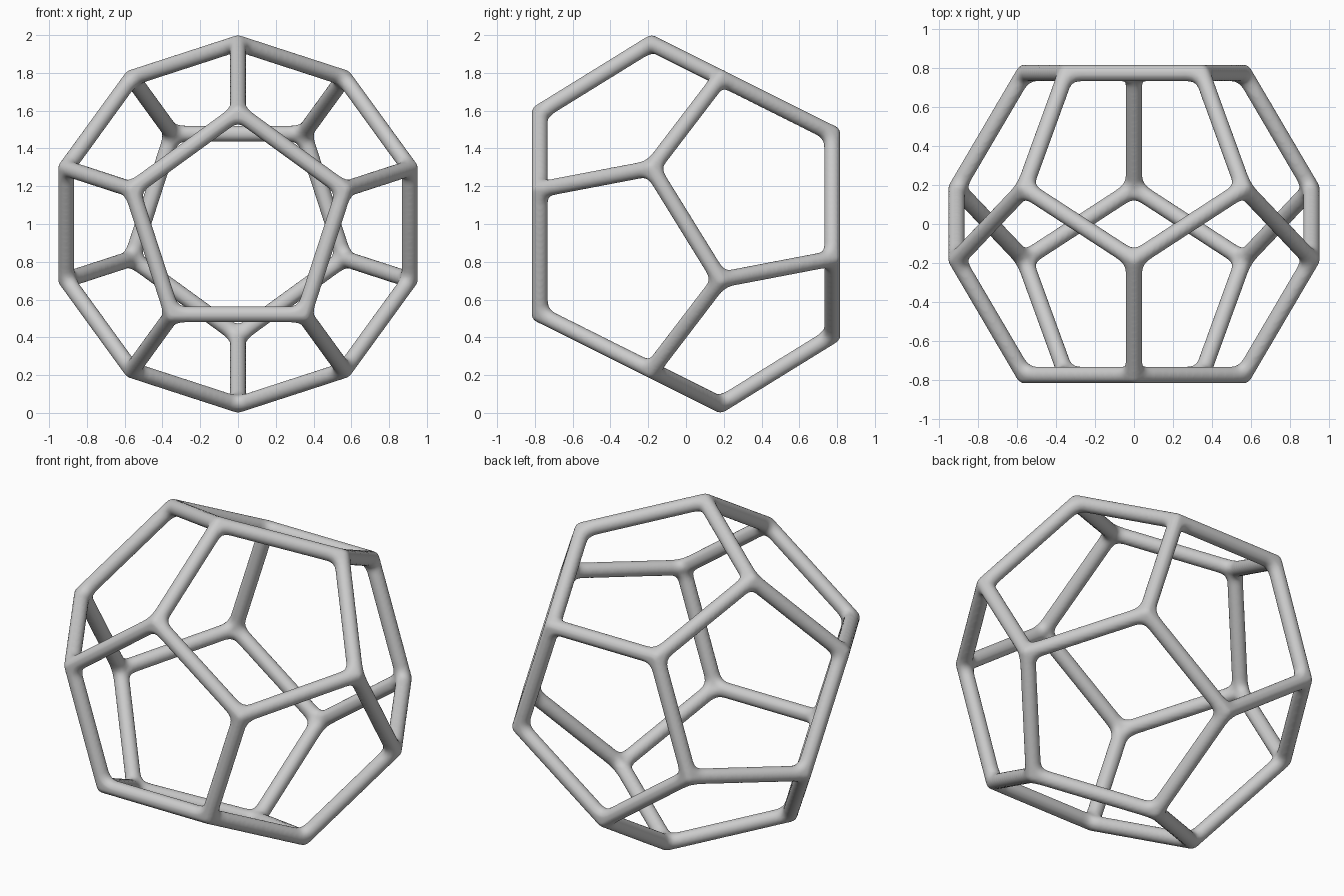
import bpy, bmesh, math
from mathutils import Vector, Matrix
from itertools import combinations

if "Cube" in bpy.data.objects:
    bpy.data.objects.remove(bpy.data.objects["Cube"])

A = 0.695        # edge length of the dodecahedron
R = 0.0428       # strut radius
CUT = 0.075      # where the corner fillets start along each strut
CENTRE = Vector((0, 0, 1))

bm = bmesh.new()

def tube(p, q, sides=24):
    d = q - p
    m = Matrix.Translation((p + q) / 2) @ d.to_track_quat('Z', 'Y').to_matrix().to_4x4()
    bmesh.ops.create_cone(bm, cap_ends=True, segments=sides, radius1=R, radius2=R,
                          depth=d.length, matrix=m)

def ball(p):
    bmesh.ops.create_icosphere(bm, subdivisions=3, radius=R, matrix=Matrix.Translation(p))

# corner points: front pentagon, middle ring, and their mirror through the centre
half = []
for k in range(5):
    t = math.radians(90 + 72 * k)
    for rad, y in ((0.8507, -1.1135), (1.3764, -0.2629)):
        half.append(Vector((rad * math.cos(t), y, rad * math.sin(t))) * A)
pts = [CENTRE + v for v in half] + [CENTRE - v for v in half]

# straight struts
near = {i: [] for i in range(20)}
for i, j in combinations(range(20), 2):
    if (pts[i] - pts[j]).length < A * 1.1:
        tube(pts[i], pts[j])
        near[i].append(j)
        near[j].append(i)

# rounded joints with an arc filleting each pair of struts
for i, v in enumerate(pts):
    ball(v)
    for j, k in combinations(near[i], 2):
        p = v + (pts[j] - v).normalized() * CUT
        q = v + (pts[k] - v).normalized() * CUT
        arc = [p * (1 - t)**2 + v * (2 * t * (1 - t)) + q * t * t
               for t in (n / 6 for n in range(7))]
        for a, b in zip(arc, arc[1:]):
            tube(a, b)
            ball(b)

mesh = bpy.data.meshes.new("dodecahedron_frame")
bm.to_mesh(mesh)
bm.free()
frame = bpy.data.objects.new("dodecahedron_frame", mesh)
bpy.context.collection.objects.link(frame)

# fuse everything into one smooth skin
rm = frame.modifiers.new("fuse", 'REMESH')
rm.mode = 'VOXEL'
rm.voxel_size = 0.011
rm.use_smooth_shade = True
sm = frame.modifiers.new("soften", 'SMOOTH')
sm.factor = 0.5
sm.iterations = 2
